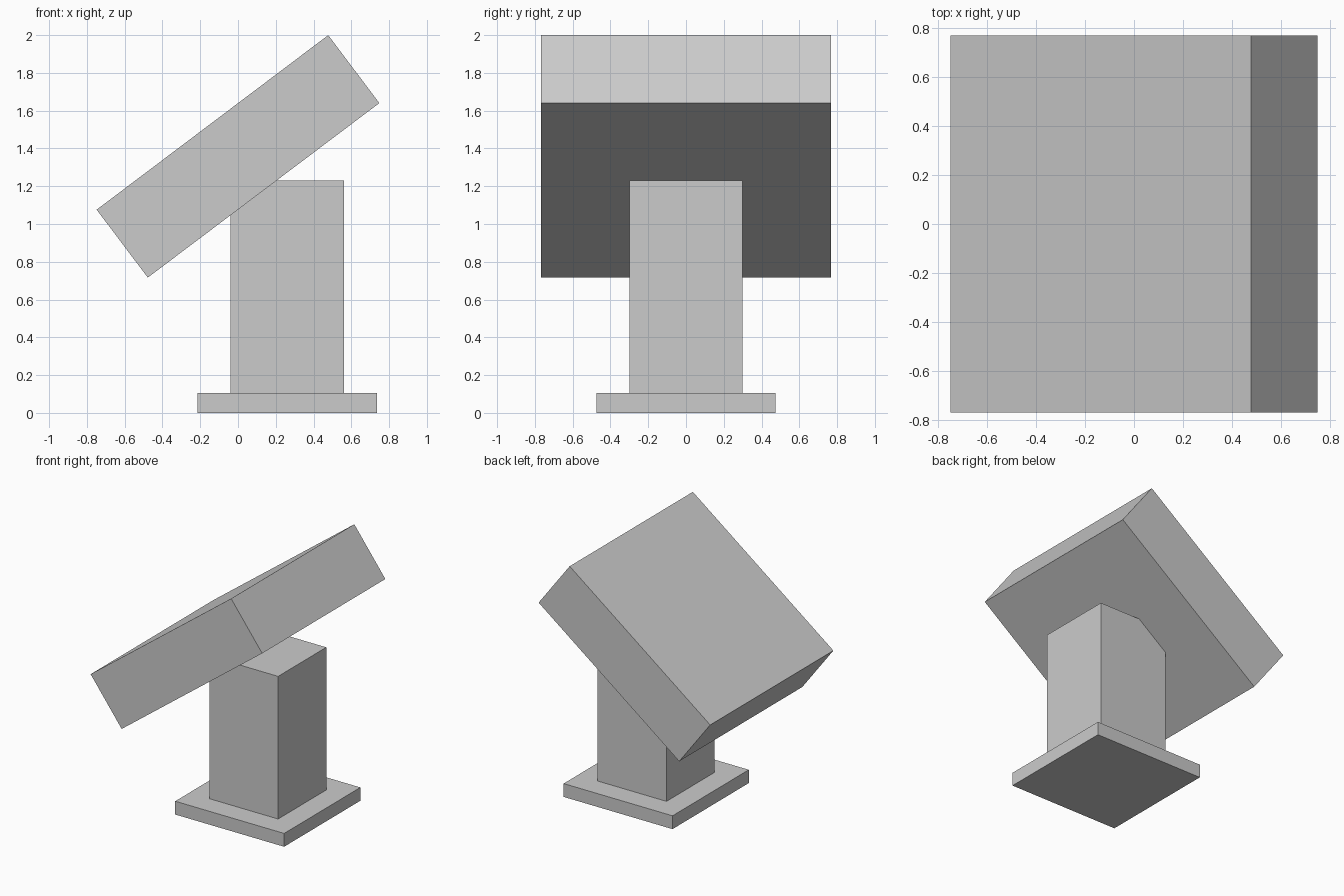
import bpy
from math import radians

if "Cube" in bpy.data.objects:
    bpy.data.objects.remove(bpy.data.objects["Cube"])


def box(name, center, size, tilt=0.0):
    """Box of full size, tilted about the y axis (positive raises +x)."""
    bpy.ops.mesh.primitive_cube_add(size=1, location=center,
                                    rotation=(0, -radians(tilt), 0))
    obj = bpy.context.object
    obj.name = name
    obj.scale = size
    bpy.ops.object.transform_apply(location=False, rotation=False, scale=True)
    return obj


# Square foot plate on the ground
box("base_plate", (0.26, 0, 0.0525), (0.95, 0.95, 0.105))

# Upright column, its upper corner sunk into the tilted slab
box("column", (0.26, 0, 0.665), (0.60, 0.60, 1.13))

# Thick square slab tilted on top
box("tilted_slab", (0, 0, 1.358), (1.535, 1.535, 0.45), tilt=37)
